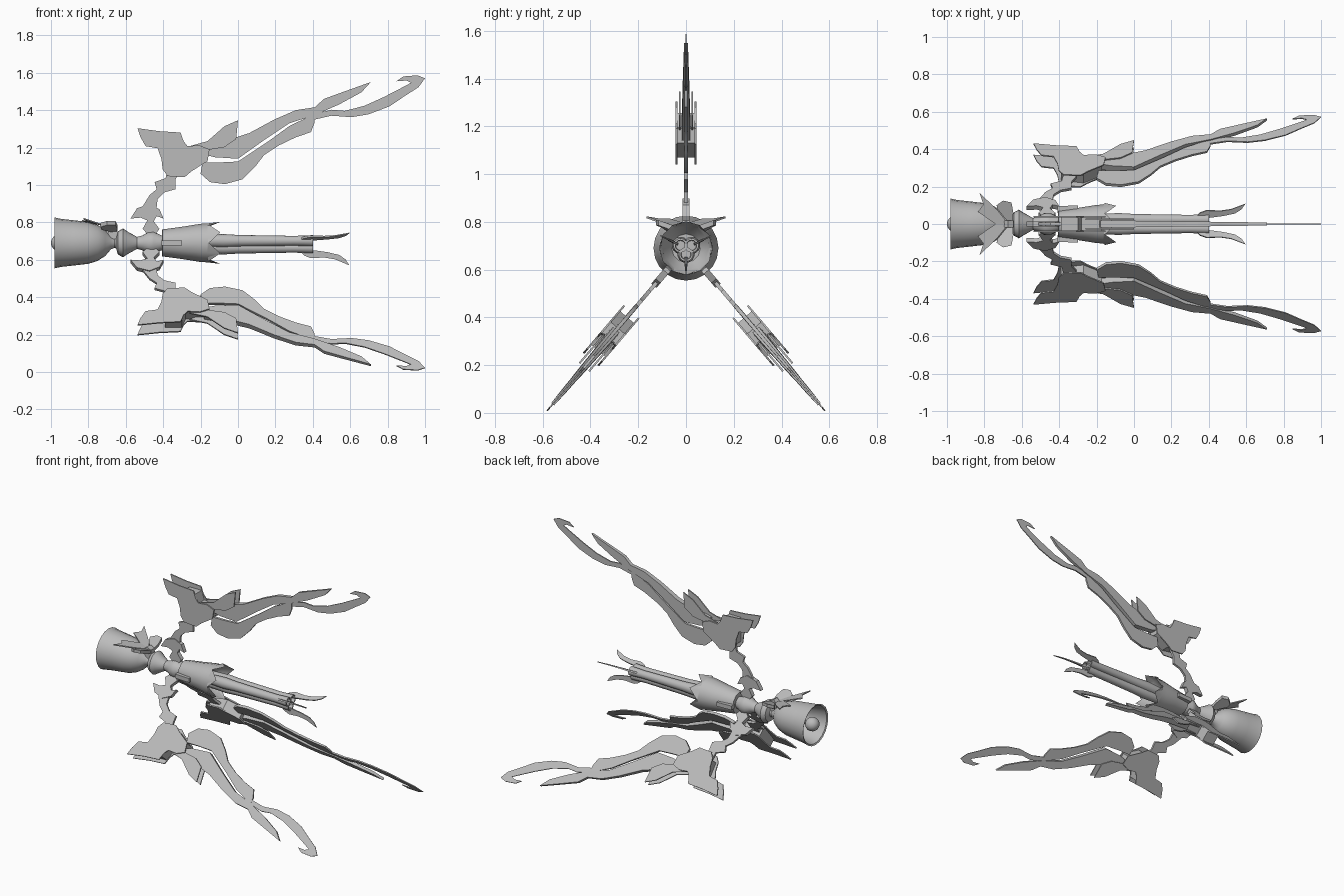
import bpy, bmesh, math
from mathutils import Vector

ZC = 0.69                      # height of the long axis
ARMS = [0, 139.5, -139.5]      # arm directions, degrees from straight up

grey = bpy.data.materials.new("plain_grey")
grey.diffuse_color = (0.5, 0.5, 0.5, 1)


def finish(name, bm, smooth=True):
    bmesh.ops.remove_doubles(bm, verts=bm.verts, dist=0.0003)
    bmesh.ops.recalc_face_normals(bm, faces=bm.faces)
    for f in bm.faces:
        f.smooth = smooth
    for e in bm.edges:
        e.smooth = len(e.link_faces) == 2 and e.calc_face_angle() < 0.6
    me = bpy.data.meshes.new(name)
    bm.to_mesh(me)
    bm.free()
    me.materials.append(grey)
    ob = bpy.data.objects.new(name, me)
    bpy.context.collection.objects.link(ob)
    return ob


def place(x, r, t, deg):
    """Point at x, radius r along an arm direction, offset t sideways."""
    a = math.radians(deg)
    return Vector((x, r * math.sin(a) + t * math.cos(a),
                   ZC + r * math.cos(a) - t * math.sin(a)))


def solid(name, low, high):
    """Closed slab between two matching outlines."""
    bm = bmesh.new()
    a = [bm.verts.new(p) for p in low]
    b = [bm.verts.new(p) for p in high]
    n = len(a)
    bm.faces.new(a)
    bm.faces.new(b[::-1])
    for i in range(n):
        bm.faces.new((a[i], b[i], b[(i + 1) % n], a[(i + 1) % n]))
    return finish(name, bm)


def plate(name, pts, half, deg, off=0.0, taper=1.0):
    """Radial plate; thickness falls to half * taper at its far end."""
    x0, x1 = min(p[0] for p in pts), max(p[0] for p in pts)

    def th(x):
        return half * (1 + (taper - 1) * (x - x0) / (x1 - x0))
    return solid(name, [place(x, r, off - th(x), deg) for x, r in pts],
                 [place(x, r, off + th(x), deg) for x, r in pts])


def lathe(name, prof, n=20, y=0.0, z=0.0):
    """Revolve (x, radius, optional zigzag) about the long axis."""
    bm = bmesh.new()
    rings = []
    for p in prof:
        zig = p[2] if len(p) > 2 else 0
        ring = []
        for i in range(n):
            a = 2 * math.pi * i / n
            x = p[0] + (zig if i % 2 == 0 else -zig)
            ring.append(bm.verts.new((x, y + p[1] * math.sin(a), ZC + z + p[1] * math.cos(a))))
        rings.append(ring)
    for r, s in zip(rings, rings[1:]):
        for i in range(n):
            j = (i + 1) % n
            bm.faces.new((r[i], r[j], s[j], s[i]))
    return finish(name, bm)


# Bell with hollow mouth, and its clapper
lathe("bell", [(-.72, 0), (-.74, .07), (-.80, .098), (-.88, .11), (-.975, .126), (-.98, .136),
               (-.95, .129), (-.88, .121), (-.80, .112), (-.75, .096), (-.71, .07),
               (-.68, .035), (-.65, .022), (-.65, 0)])
lathe("clapper", [(-1 + .045 * (1 - math.cos(math.pi * k / 8)), .045 * math.sin(math.pi * k / 8))
                  for k in range(9)])
lathe("clapper_rod", [(-.93, 0), (-.93, .012), (-.72, .012), (-.72, 0)], 8)

# Turned neck
lathe("neck", [(-.67, 0), (-.67, .024), (-.652, .03), (-.642, .062), (-.615, .077), (-.59, .06),
               (-.54, .032), (-.51, .04), (-.48, .058), (-.45, .06), (-.41, .04), (-.39, .04),
               (-.39, 0)])

# Flared sleeve with a jagged open rim
lathe("sleeve", [(-.40, 0), (-.405, .072), (-.30, .086), (-.20, .102), (-.165, .104),
                 (-.125, .112, .03), (-.17, .094), (-.22, .06), (-.22, 0)], 12)

# Ribbed barrel made of three tubes, with a leaf fin on each
FIN = [(.32, .035), (.355, .068), (.39, .082), (.46, .078), (.52, .088), (.595, .12),
       (.575, .088), (.54, .064), (.48, .05), (.41, .04)]
for k, d in enumerate([64, -64, 180]):
    c = place(0, .026, 0, d)
    lathe("barrel_tube_%d" % k, [(-.22, 0), (-.22, .03), (-.08, .036), (0, .031), (.30, .026),
                                 (.40, .03), (.40, .022), (.36, .02), (.36, 0)],
          14, c.y, c.z - ZC)
    plate("barrel_fin_%d" % k, FIN, .006, d, 0, .4)

# Side studs on the sleeve
for k, d in enumerate([90, -90]):
    plate("side_stud_%d" % k, [(-.41, .06), (-.41, .095), (-.30, .1), (-.30, .06)], .014, d)

# Ribbon bow on the bell
TAIL = [(-.67, 0, .76), (-.735, .08, .785), (-.825, .165, .815), (-.805, .105, .805),
        (-.835, .065, .805), (-.74, 0, .785)]
LOOP = [(-.665, 0, .745), (-.73, .08, .76), (-.735, .10, .775), (-.70, .125, .785),
        (-.655, .115, .785), (-.645, .06, .765), (-.65, 0, .745)]
for s, side in ((1, "left"), (-1, "right")):
    for nm, pts, t in (("tail", TAIL, .008), ("loop", LOOP, .022)):
        solid("ribbon_%s_%s" % (nm, side), [(x, s * y, z) for x, y, z in pts],
              [(x, s * y, z + t) for x, y, z in pts])
plate("ribbon_knot", [(-.69, .02), (-.70, .08), (-.675, .1), (-.645, .085), (-.64, .02)], .02, 0)

# Outlines (x, distance from axis) of the arm parts
INNER_LINK = [(-.575, .13), (-.54, .185), (-.473, .207), (-.42, .18), (-.398, .13),
              (-.435, .143), (-.45, .115), (-.42, .075), (-.46, .02), (-.51, .075), (-.485, .12),
              (-.52, .135)]
OUTER_LINK = [(-.51, .195), (-.473, .255), (-.435, .287), (-.446, .325), (-.387, .346),
              (-.377, .40), (-.30, .40), (-.334, .34), (-.334, .287), (-.393, .27),
              (-.43, .234), (-.435, .19)]
HEAD = [(-.537, .613), (-.42, .597), (-.307, .59), (-.291, .544), (-.27, .517), (-.206, .522),
        (-.152, .50), (-.163, .437), (-.19, .42), (-.248, .383), (-.286, .351), (-.377, .357),
        (-.403, .394), (-.409, .448), (-.43, .506), (-.494, .517), (-.521, .565)]
CORE = [(-.39, .40), (-.39, .565), (-.30, .565), (-.28, .505), (-.17, .50), (-.17, .44),
        (-.27, .38)]
LEAF = [(0, .656), (-.072, .624), (-.163, .544), (-.26, .517), (-.2, .49), (-.072, .512),
        (-.01, .555)]
BLADE = [(-.18, .52), (-.056, .55), (.06, .587), (.195, .66), (.31, .71), (.41, .725),
         (.46, .77), (.57, .81), (.71, .86), (.66, .805), (.54, .74), (.41, .683),
         (.275, .64), (.14, .55), (.035, .475), (0, .45), (-.125, .458), (-.19, .475)]
LOWER = [(-.2, .37), (-.15, .325), (-.07, .314), (.025, .34), (.09, .405), (.14, .47),
         (.22, .522), (.31, .565), (.39, .592), (.41, .645), (.41, .69), (.275, .625),
         (.165, .545), (.06, .475), (0, .435), (-.1, .43), (-.19, .43)]
HOOK = [(.39, .655), (.41, .69), (.5, .712), (.57, .706), (.676, .733), (.78, .78),
        (.89, .837), (.925, .856), (.90, .868), (.847, .864), (.884, .89), (.96, .896),
        (1, .88), (.965, .832), (.89, .784), (.81, .73), (.70, .688), (.607, .672), (.50, .68)]

# Three identical arms
for k, d in enumerate(ARMS):
    plate("inner_link_%d" % k, INNER_LINK, .014, d)
    plate("outer_link_%d" % k, OUTER_LINK, .008, d)
    for s in (-1, 1):
        plate("head_plate_%d_%s" % (k, "a" if s < 0 else "b"), HEAD, .004, d, s * .04)
        plate("leaf_%d_%s" % (k, "a" if s < 0 else "b"), LEAF, .004, d, s * .026)
    plate("head_core_%d" % k, CORE, .036, d)
    plate("upper_blade_%d" % k, BLADE, .02, d, 0, .4)
    plate("lower_blade_%d" % k, LOWER, .009, d, 0, .6)
    plate("hook_%d" % k, HOOK, .005, d, 0, .5)
